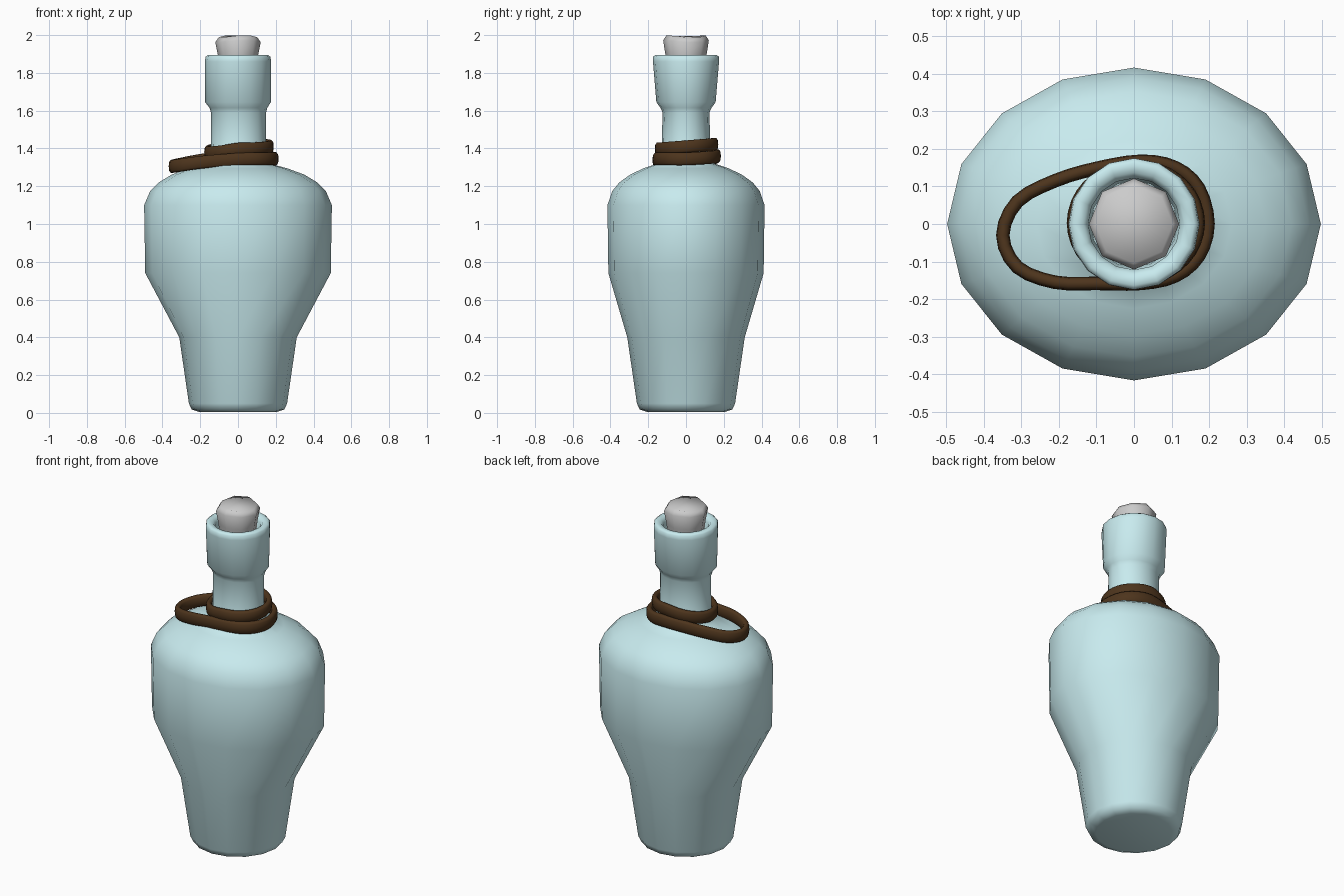
import bpy, math
from mathutils import Vector

if "Cube" in bpy.data.objects:
    bpy.data.objects.remove(bpy.data.objects["Cube"])


def material(name, rgb):
    m = bpy.data.materials.new(name)
    m.diffuse_color = (*rgb, 1)
    m.use_nodes = True
    m.node_tree.nodes["Principled BSDF"].inputs["Base Color"].default_value = m.diffuse_color
    return m


def make_object(name, verts, faces, mat=None, angle=60):
    me = bpy.data.meshes.new(name)
    me.from_pydata(verts, [], faces)
    me.update()
    ob = bpy.data.objects.new(name, me)
    bpy.context.collection.objects.link(ob)
    if mat:
        me.materials.append(mat)
    bpy.ops.object.select_all(action='DESELECT')
    ob.select_set(True)
    bpy.context.view_layer.objects.active = ob
    bpy.ops.object.shade_smooth_by_angle(angle=math.radians(angle))
    return ob


def loft(name, rings, sides, mat=None, angle=60, wobble=0.0):
    """Stack elliptical rings (rx, ry, z, centre x); cap both ends."""
    verts, faces = [], []
    for k, (rx, ry, z, cx) in enumerate(rings):
        for i in range(sides):
            a = 2 * math.pi * i / sides
            dz = wobble * math.cos(2 * a + 2.5) if k >= len(rings) - 2 else 0
            verts.append((cx + rx * math.cos(a), ry * math.sin(a), z + dz))
    for k in range(len(rings) - 1):
        for i in range(sides):
            j = (i + 1) % sides
            faces.append((k * sides + i, k * sides + j,
                          (k + 1) * sides + j, (k + 1) * sides + i))
    faces.append(tuple(reversed(range(sides))))
    top = (len(rings) - 1) * sides
    faces.append(tuple(range(top, top + sides)))
    return make_object(name, verts, faces, mat, angle)


def smooth_loop(points, steps):
    """Closed Catmull-Rom path through the points."""
    p = [Vector(q) for q in points]
    n, out = len(p), []
    for i in range(n):
        a, b, c, d = (p[(i + k - 1) % n] for k in range(4))
        for s in range(steps):
            t = s / steps
            out.append(0.5 * (2 * b + (c - a) * t + (2 * a - 5 * b + 4 * c - d) * t * t
                              + (3 * b - a - 3 * c + d) * t ** 3))
    return out


def strap(name, points, half_w, half_h, mat, sides=10):
    """Sweep an upright rounded strip around a closed path."""
    path = smooth_loop(points, 3)
    n, verts, faces = len(path), [], []
    for i, c in enumerate(path):
        t = path[(i + 1) % n] - path[i - 1]
        out = Vector((t.y, -t.x, 0)).normalized()
        for k in range(sides):
            a = 2 * math.pi * k / sides
            co, si = math.cos(a), math.sin(a)
            u = math.copysign(abs(co) ** 0.75, co) * half_w
            v = math.copysign(abs(si) ** 0.75, si) * half_h
            verts.append(c + out * u + Vector((0, 0, v)))
    for i in range(n):
        j = (i + 1) % n
        for k in range(sides):
            m = (k + 1) % sides
            faces.append((i * sides + k, j * sides + k, j * sides + m, i * sides + m))
    # path runs counter-clockwise: flip so that faces point outwards
    return make_object(name, verts, faces, mat, 60)


glass = material("pale_glass", (0.58, 0.83, 0.86))
leather = material("brown_cord", (0.075, 0.035, 0.012))

# Bottle: base, tapered belly, shoulder, neck, collar and mouth
bottle = [
    (0.205, 0.205, 0.005, 0), (0.245, 0.245, 0.018, 0), (0.26, 0.26, 0.05, 0),
    (0.311, 0.311, 0.40, 0), (0.491, 0.411, 0.74, 0),
    (0.497, 0.416, 1.10, 0), (0.465, 0.39, 1.175, 0), (0.42, 0.353, 1.22, 0),
    (0.35, 0.295, 1.262, 0), (0.26, 0.225, 1.295, 0), (0.165, 0.15, 1.32, 0),
    (0.145, 0.13, 1.36, 0.003), (0.146, 0.124, 1.59, 0.003),
    (0.153, 0.135, 1.615, 0.002), (0.174, 0.157, 1.645, 0),
    (0.175, 0.175, 1.86, 0), (0.172, 0.175, 1.885, 0), (0.160, 0.163, 1.894, 0),
    (0.135, 0.137, 1.89, 0), (0.122, 0.122, 1.87, 0), (0.115, 0.115, 1.72, 0),
]
loft("bottle", bottle, 16, glass, 60)

# Eight-sided stopper with a slightly uneven top
stopper = [(0.09, 0.09, 1.74, 0), (0.106, 0.108, 1.89, 0),
           (0.12, 0.121, 1.967, 0), (0.103, 0.104, 1.993, 0)]
loft("stopper", stopper, 8, None, 60, wobble=0.006)

# Lower cord loop, hanging loose to the left
lower = [(0.197, 0, 1.345), (0.172, 0.095, 1.35), (0.11, 0.15, 1.355),
         (0.02, 0.167, 1.36), (-0.10, 0.148, 1.35), (-0.21, 0.115, 1.335),
         (-0.31, 0.06, 1.315), (-0.349, -0.03, 1.305), (-0.31, -0.115, 1.31),
         (-0.21, -0.155, 1.325), (-0.10, -0.158, 1.335), (0.02, -0.158, 1.343),
         (0.11, -0.138, 1.345), (0.172, -0.085, 1.345)]
strap("lower_cord", lower, 0.018, 0.035, leather)

# Upper cord loop, tight around the neck
upper = []
for i in range(12):
    a = 2 * math.pi * i / 12
    c, s = math.cos(a), math.sin(a)
    upper.append((0.005 + 0.166 * c, 0.003 + 0.15 * s,
                  1.41 + 0.012 * s + (0.03 * c if c < 0 else 0)))
strap("upper_cord", upper, 0.018, 0.034, leather)
